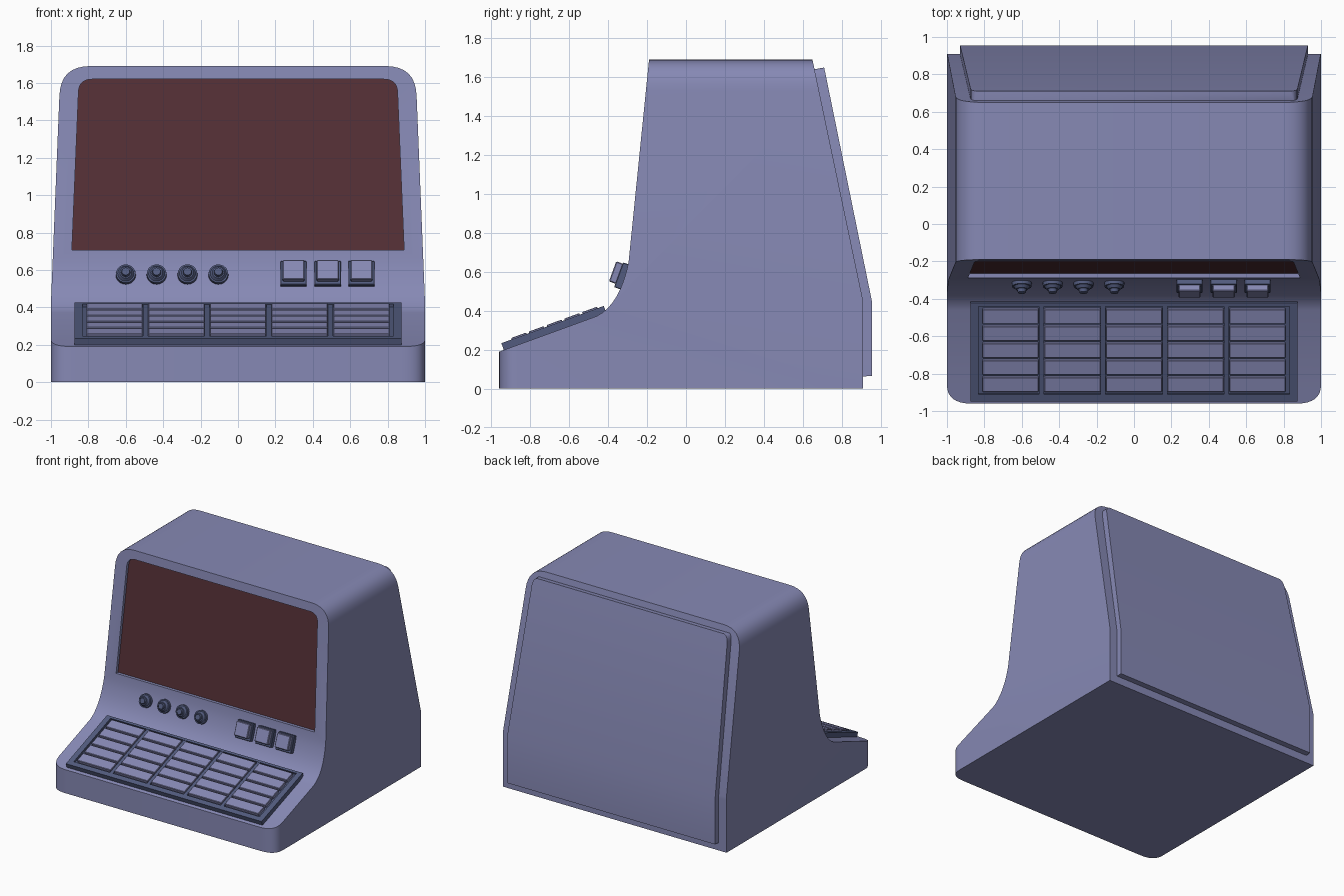
import bpy, bmesh, math
from mathutils import Matrix, Vector

if "Cube" in bpy.data.objects:
    bpy.data.objects.remove(bpy.data.objects["Cube"])


def material(name, rgb):
    m = bpy.data.materials.new(name)
    m.diffuse_color = (*rgb, 1)
    m.use_nodes = True
    m.node_tree.nodes["Principled BSDF"].inputs["Base Color"].default_value = m.diffuse_color
    return m


SHELL = material("shell_blue", (0.24, 0.25, 0.46))
TRIM = material("trim_blue", (0.085, 0.105, 0.21))
GLASS = material("screen_maroon", (0.09, 0.03, 0.037))


def make(name, bm, mat):
    bmesh.ops.recalc_face_normals(bm, faces=bm.faces)
    me = bpy.data.meshes.new(name)
    bm.to_mesh(me)
    bm.free()
    me.materials.append(mat)
    ob = bpy.data.objects.new(name, me)
    bpy.context.collection.objects.link(ob)
    return ob


def smooth(ob):
    bpy.ops.object.select_all(action='DESELECT')
    ob.select_set(True)
    bpy.context.view_layer.objects.active = ob
    bpy.ops.object.shade_smooth_by_angle(angle=math.radians(30))


def bezier(a, c, b, n=8):
    a, b, c = Vector(a), Vector(b), Vector(c)
    return [tuple(a * (1 - t) ** 2 + c * 2 * t * (1 - t) + b * t * t)
            for t in (i / n for i in range(n + 1))]


def mirrored(half):
    """Close a right-hand half outline across x = 0."""
    return half + [(-x, v) for x, v in reversed(half)]


def loft(name, pts, lo, hi, mat):
    """Solid between two images of one 2D outline."""
    bm = bmesh.new()
    a = [bm.verts.new(lo(*p)) for p in pts]
    b = [bm.verts.new(hi(*p)) for p in pts]
    bm.faces.new(a)
    bm.faces.new(b)
    for i in range(len(pts)):
        j = (i + 1) % len(pts)
        bm.faces.new((a[i], a[j], b[j], b[i]))
    return make(name, bm, mat)


def along_x(name, pts, w, mat):
    return loft(name, pts, lambda y, z: (-w, y, z), lambda y, z: (w, y, z), mat)


def along_y(name, pts, lo, hi, mat):
    return loft(name, pts, lambda x, z: (x, lo(z), z), lambda x, z: (x, hi(z), z), mat)


def boolean(ob, cutter, op):
    bpy.context.view_layer.objects.active = ob
    m = ob.modifiers.new(op, 'BOOLEAN')
    m.operation, m.object, m.solver = op, cutter, 'EXACT'
    bpy.ops.object.modifier_apply(modifier=m.name)
    bpy.data.objects.remove(cutter)


def boxes(name, items, frame, mat, bevel=0.0):
    bm = bmesh.new()
    for c, s in items:
        bmesh.ops.create_cube(bm, size=1, matrix=frame @ Matrix.Translation(c) @ Matrix.Diagonal((*s, 1)))
    if bevel:
        bmesh.ops.bevel(bm, geom=bm.edges[:], offset=bevel, segments=1, affect='EDGES')
    return make(name, bm, mat)


# Cabinet: side profile intersected with front silhouette and plan
side = [(-1.1, 0), (-1.1, 0.139)]
side += bezier((-0.46, 0.372), (-0.34, 0.43), (-0.295, 0.65))
side += [(-0.19, 1.69), (0.65, 1.69), (0.91, 0.45), (0.91, 0)]
cabinet = along_x("cabinet", side, 1.3, SHELL)
half = [(1.003, -0.2), (1.003, 0.35)] + bezier((0.955, 1.53), (0.95, 1.69), (0.79, 1.69))
half[-1] = (0.79, 1.6905)
boolean(cabinet, along_y("cut", mirrored(half), lambda z: -2, lambda z: 2, SHELL), 'INTERSECT')
plan = mirrored([(1, 2)] + bezier((1, -0.86), (1, -0.96), (0.87, -0.96)))
boolean(cabinet, loft("cut", plan, lambda x, y: (x, y, -1), lambda x, y: (x, y, 3), SHELL), 'INTERSECT')


# Screen recess and tinted screen, parallel to the sloped face
def face_y(z):
    return -0.295 + (z - 0.65) * 0.101


def screen_outline(e):
    return mirrored([(0.888 + e, 0.708 - e)]
                    + bezier((0.853 + e, 1.55), (0.85 + e, 1.62 + e), (0.78, 1.62 + e)))


boolean(cabinet, along_y("cut", screen_outline(0), lambda z: face_y(z) - 0.1,
                         lambda z: face_y(z) + 0.03, SHELL), 'DIFFERENCE')
smooth(cabinet)
along_y("screen", screen_outline(0.004), lambda z: face_y(z) + 0.024,
        lambda z: face_y(z) + 0.045, GLASS)

# Raised back panel
back = along_x("back_panel", [(0.85, 0.06), (0.955, 0.065), (0.955, 0.45), (0.71, 1.65),
                              (0.6, 1.63), (0.85, 0.45)], 1.2, SHELL)
half = [(0.93, -0.1), (0.93, 0.45)] + bezier((0.874, 1.59), (0.87, 1.652), (0.82, 1.652), 5)
boolean(back, along_y("cut", mirrored(half), lambda z: 0, lambda z: 2, SHELL), 'INTERSECT')
smooth(back)

# Keyboard: tray, rim with column bars, and 5 x 5 keys
deck = Matrix.Translation((0, -0.673, 0.2945)) @ Matrix.Rotation(math.radians(20), 4, 'X')
boxes("keyboard_tray", [((0, 0, 0.0), (1.74, 0.55, 0.04))], deck, TRIM)
rim = [((0, -0.26, 0.01), (1.75, 0.04, 0.054)), ((0, 0.27, 0.01), (1.75, 0.02, 0.054))]
rim += [((s * 0.853, 0.005, 0.01), (0.044, 0.51, 0.054)) for s in (-1, 1)]
rim += [((-0.495 + 0.33 * i, 0.005, 0.01), (0.026, 0.51, 0.05)) for i in range(4)]
boxes("keyboard_rim", rim, deck, TRIM)
keys = [((-0.66 + 0.33 * c, -0.183 + 0.097 * r, 0.027), (0.3, 0.082, 0.036))
        for c in range(5) for r in range(5)]
boxes("keys", keys, deck, SHELL, 0.003)

# Control strip: three push buttons on dark bases
strip = Matrix.Translation((0, -0.318, 0.575)) @ Matrix.Rotation(math.radians(70), 4, 'X')
xs = (0.297, 0.48, 0.66)
boxes("button_bases", [((x, 0, 0.005), (0.14, 0.135, 0.05)) for x in xs], strip, TRIM, 0.003)
boxes("buttons", [((x, 0.006, 0.035), (0.118, 0.11, 0.06)) for x in xs], strip, SHELL, 0.005)

# Four stepped round knobs
bm = bmesh.new()
for i in range(4):
    for z0, z1, r0, r1 in ((-0.02, 0.018, 0.055, 0.052), (0.017, 0.034, 0.044, 0.032),
                           (0.033, 0.052, 0.025, 0.021)):
        at = strip @ Matrix.Translation((-0.6 + 0.165 * i, 0, (z0 + z1) / 2))
        bmesh.ops.create_cone(bm, cap_ends=True, segments=20, radius1=r0, radius2=r1,
                              depth=z1 - z0, matrix=at)
smooth(make("knobs", bm, TRIM))
